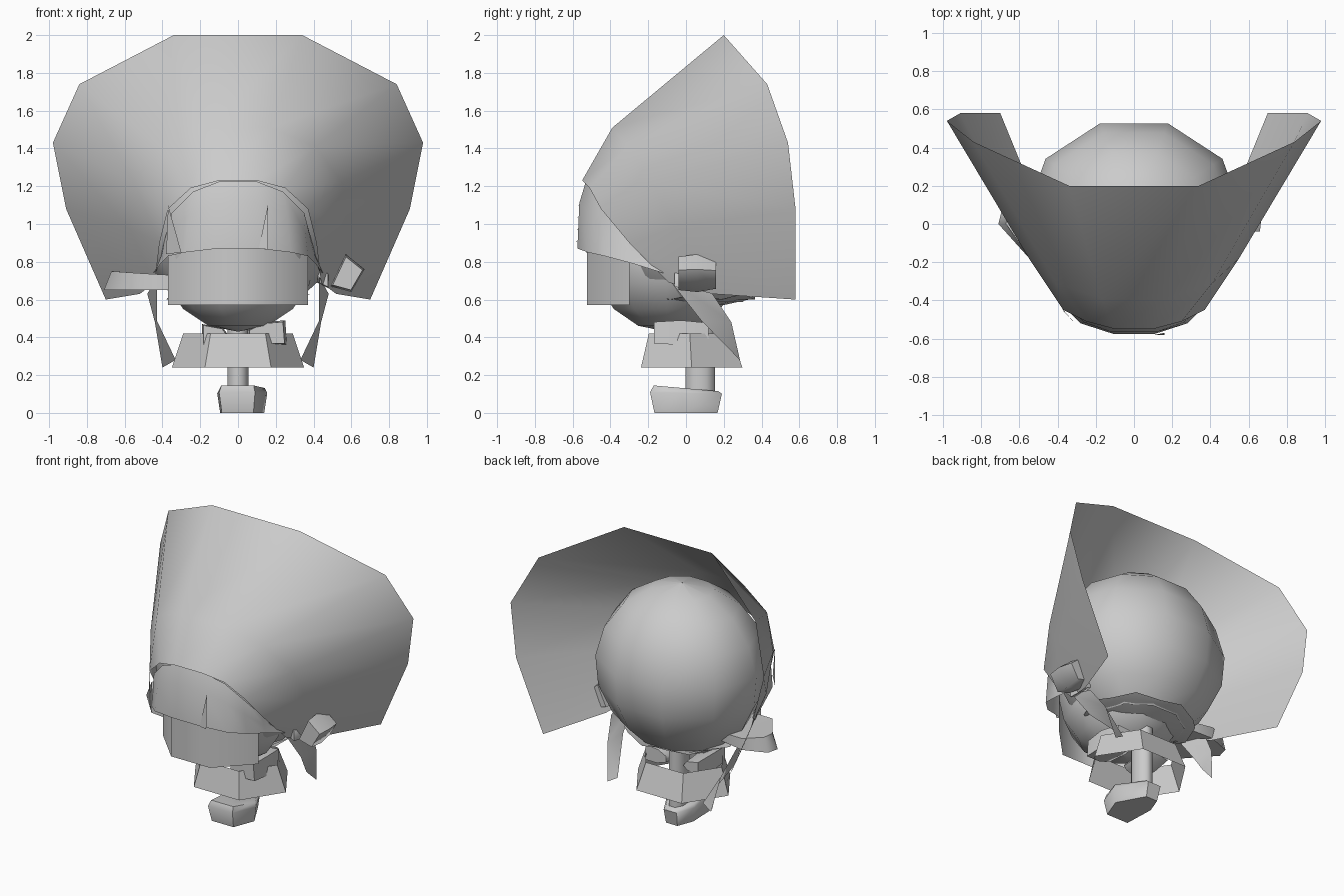
import bpy, bmesh
from math import cos, sin, pi, radians

if "Cube" in bpy.data.objects:
    bpy.data.objects.remove(bpy.data.objects["Cube"])


def make(name, verts, faces, smooth=40):
    me = bpy.data.meshes.new(name)
    me.from_pydata(verts, [], faces)
    bm = bmesh.new()
    bm.from_mesh(me)
    bmesh.ops.recalc_face_normals(bm, faces=bm.faces)
    bm.to_mesh(me)
    bm.free()
    ob = bpy.data.objects.new(name, me)
    bpy.context.collection.objects.link(ob)
    bpy.ops.object.select_all(action='DESELECT')
    ob.select_set(True)
    bpy.context.view_layer.objects.active = ob
    if smooth:
        bpy.ops.object.shade_smooth_by_angle(angle=radians(smooth))
    return ob


def sheet(name, rows, closed=False, caps=False, smooth=60):
    """Skin a list of equally long point rows."""
    n = len(rows[0])
    verts = [p for r in rows for p in r]
    faces = []
    for i in range(len(rows) - 1):
        for j in range(n if closed else n - 1):
            k = (j + 1) % n
            faces.append((i*n + j, i*n + k, (i+1)*n + k, (i+1)*n + j))
    if caps:
        faces += [tuple(range(n))[::-1], tuple(range((len(rows)-1)*n, len(rows)*n))]
    return make(name, verts, faces, smooth)


def mirrored(half):
    return [(-x, y, z) for x, y, z in reversed(half)] + list(half)


def ring(cx, cy, z, rx, ry, n, start=0.0):
    return [(cx + rx*cos(start + 2*pi*i/n), cy + ry*sin(start + 2*pi*i/n), z) for i in range(n)]


def ball(name, c, r, n, rings, lo=-90):
    """Ellipsoid, optionally cut open at the latitude lo."""
    rows = []
    for i in range(rings + 1):
        a = radians(lo + (90 - lo)*i/rings)
        k = max(cos(a), 0.002)
        rows.append(ring(c[0], c[1], c[2] + r[2]*sin(a), r[0]*k, r[1]*k, n))
    return sheet(name, rows, closed=True)


def slab(name, outline, ys):
    """Outline in x/z extruded along y, slightly narrower at both ends."""
    cx = sum(p[0] for p in outline)/len(outline)
    cz = sum(p[1] for p in outline)/len(outline)
    y0, y1 = ys
    rows = [[(cx + (x - cx)*k, y, cz + (z - cz)*k) for x, z in outline]
            for y, k in ((y0, .88), ((y0 + y1)/2, 1.0), (y1, .8))]
    return sheet(name, rows, closed=True, caps=True, smooth=75)


# Wide bonnet brim: front edge, middle, outer edge
inner = [(.10, -.55, 1.23), (.25, -.51, 1.19), (.37, -.45, 1.08), (.415, -.30, .90), (.44, -.09, .69)]
middle = [(.17, -.39, 1.51), (.41, -.31, 1.41), (.55, -.18, 1.22), (.58, -.06, .98), (.52, .14, .63)]
outer = [(.34, .20, 2.0), (.84, .43, 1.74), (.98, .54, 1.43), (.91, .58, 1.08), (.70, .58, .60)]
sheet("bonnet_brim", [mirrored(r) for r in (inner, middle, outer)])

# Round bonnet back and the face beneath it
ball("bonnet_cap", (0, .04, 1.07), (.575, .515, .57), 10, 7, lo=-58)
ball("head", (0, -.10, .84), (.41, .42, .41), 10, 8)

# Fringe: upper edge under the brim, lower edge sweeping back
top = mirrored([(.10, -.53, 1.225), (.24, -.49, 1.17), (.35, -.43, 1.06), (.39, -.29, .91), (.43, -.12, .75)])
mid = mirrored([(.12, -.565, 1.11), (.26, -.515, 1.05), (.355, -.435, .96), (.40, -.29, .85), (.44, -.12, .745)])
low = mirrored([(.11, -.575, .87), (.28, -.52, .85), (.37, -.43, .83), (.41, -.28, .79), (.45, -.12, .74)])
sheet("fringe", [top, mid, low])

# Thin overlapping locks at the two partings
make("fringe_lock_right", [(.16, -.57, 1.11), (.11, -.58, .87), (.16, -.58, .865)], [(0, 1, 2)], 0)
make("fringe_lock_left", [(-.37, -.455, 1.10), (-.38, -.44, .84), (-.30, -.53, .85)], [(0, 1, 2)], 0)

# Band across the eyes
path = mirrored([(.15, -.525, 0), (.37, -.30, 0)])
sheet("eye_band", [[(x, y, z) for x, y, _ in path] for z in (.57, .87)])

# Hanging bonnet ribbons
for side, s in (("right", 1), ("left", -1)):
    rows = [[(.43, -.10, .72), (.48, .14, .63)],
            [(.43, .08, .49), (.44, .24, .48)],
            [(.33, .285, .28), (.40, .295, .24)]]
    sheet("ribbon_" + side, [[(s*x, y, z) for x, y, z in r] for r in rows])

# Ribbon knot and stem at the right cheek
slab("knot_right", [(.57, .84), (.67, .76), (.60, .64), (.49, .67)], (-.04, .16))
slab("knot_stem", [(.42, .77), (.48, .74), (.48, .66), (.42, .69)], (-.06, .08))

# Bow loop at the left cheek
sheet("bow_left", [
    [(-.36, -.22, .65), (-.36, -.22, .73), (-.36, .12, .72), (-.36, .12, .66)],
    [(-.53, -.20, .65), (-.53, -.20, .74), (-.53, .14, .73), (-.53, .14, .65)],
    [(-.71, .00, .65), (-.67, .00, .75), (-.66, .08, .75), (-.69, .08, .65)]],
    closed=True, caps=True)

# Ragged nape ruffle closing the underside of the cap
n = 14
edge = ring(0, .05, .60, .34, .29, n)
hem = [(x*1.12, y*1.1, .60 if i % 2 else .63) for i, (x, y, _) in enumerate(edge)]
sheet("nape_ruffle", [[(x*.45, y*.45, .56) for x, y, _ in edge], edge, hem], closed=True)

# Flared six-sided collar, neck and throat bow
sheet("collar", [ring(0, .02, .42, .29, .25, 6), ring(0, .03, .24, .35, .31, 6)], closed=True, smooth=30)
sheet("leg", [ring(0, .075, z, .06, .085, 8, pi/8) for z in (.10, .56)], closed=True)
slab("bow_loop_right", [(.05, .44), (.13, .48), (.25, .49), (.26, .36), (.14, .36), (.05, .39)], (-.17, .12))
slab("bow_loop_left", [(-.19, .47), (-.08, .45), (-.05, .41), (-.08, .38), (-.19, .35)], (-.17, .12))

# Foot, broad in front and narrow at the heel
plan = [(-.10, -.19), (.09, -.19), (.155, -.02), (.04, .19), (-.06, .19), (-.11, .06)]
rows = []
for z, k, tilt in ((0, .88, 0), (.105, 1.0, -.02), (.13, .9, -.08)):
    rows.append([(.02 + (x - .02)*k, y*k, z + tilt*y) for x, y in plan])
sheet("foot", rows, closed=True, caps=True)
